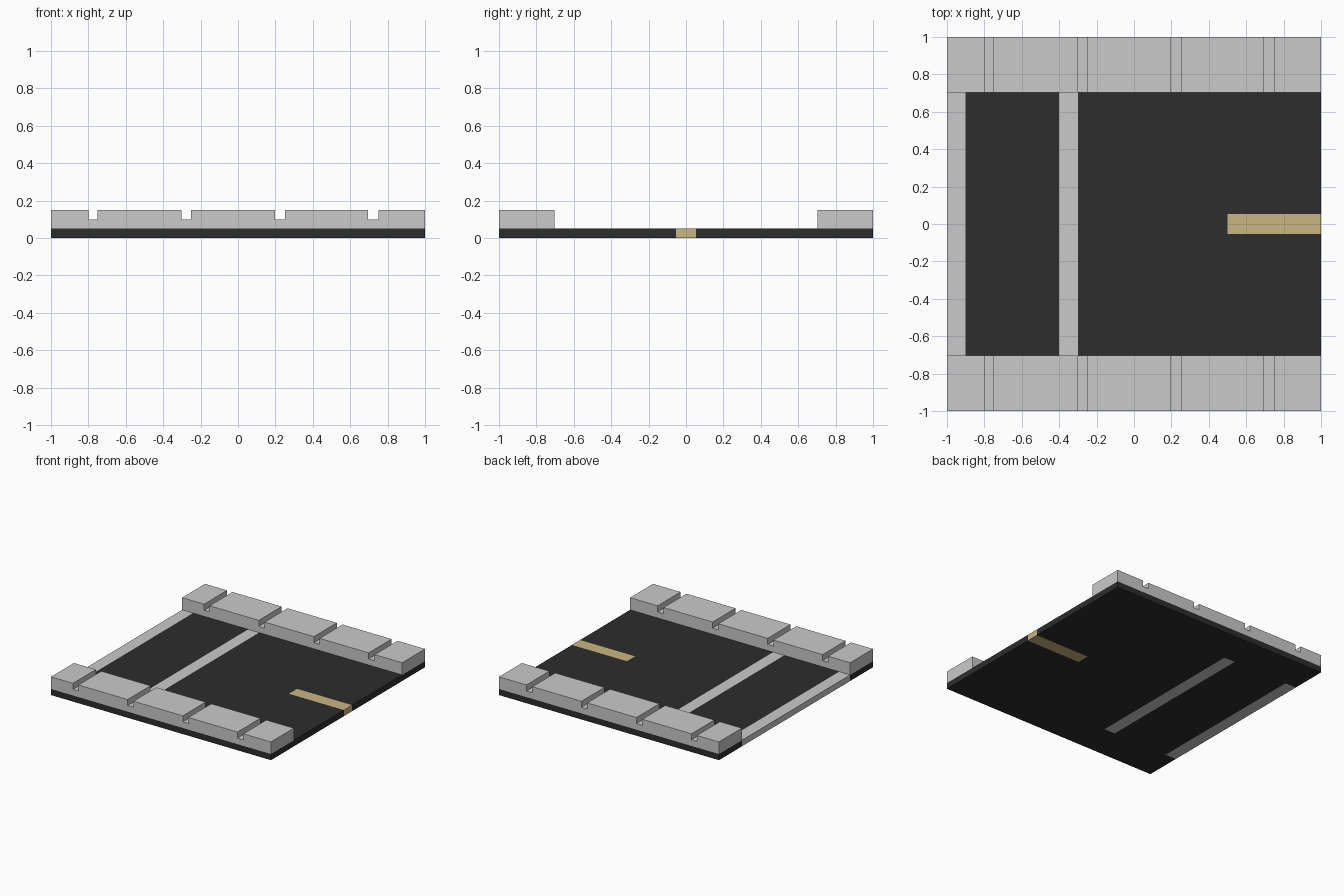
import bpy, bmesh

if "Cube" in bpy.data.objects:
    bpy.data.objects.remove(bpy.data.objects["Cube"])


def material(name, rgb):
    m = bpy.data.materials.new(name)
    m.diffuse_color = (*rgb, 1)
    m.use_nodes = True
    m.node_tree.nodes["Principled BSDF"].inputs["Base Color"].default_value = m.diffuse_color
    return m


ASPHALT = material("dark asphalt", (0.026, 0.026, 0.026))
PALE = material("light grey", (0.59, 0.59, 0.59))
SAND = material("sand yellow", (0.59, 0.465, 0.22))


def add_object(name, bm, mats):
    bmesh.ops.recalc_face_normals(bm, faces=bm.faces)
    me = bpy.data.meshes.new(name)
    bm.to_mesh(me)
    bm.free()
    for m in mats:
        me.materials.append(m)
    ob = bpy.data.objects.new(name, me)
    bpy.context.collection.objects.link(ob)
    return ob


EDGE = 0.703      # inner edge of the pavements
DASH = 0.053      # half width of the centre dash
ROAD_TOP, WALK_TOP, GROOVE = 0.05, 0.15, 0.10

# Road slab, sliced so the markings run through its full depth
bm = bmesh.new()
bmesh.ops.create_cube(bm, size=2)
for v in bm.verts:
    v.co.z = ROAD_TOP if v.co.z > 0 else 0
cuts = [((x, 0, 0), (1, 0, 0)) for x in (-0.9, -0.4, -0.3, 0.5)]
cuts += [((0, y, 0), (0, 1, 0)) for y in (-EDGE, -DASH, DASH, EDGE)]
for co, no in cuts:
    bmesh.ops.bisect_plane(bm, geom=bm.verts[:] + bm.edges[:] + bm.faces[:],
                           plane_co=co, plane_no=no)
for f in bm.faces:
    c = f.calc_center_median()
    if abs(c.y) < EDGE and (c.x < -0.9 or -0.4 < c.x < -0.3):
        f.material_index = 1      # crossing stripes
    elif abs(c.y) < DASH and c.x > 0.5:
        f.material_index = 2      # centre dash
add_object("road", bm, (ASPHALT, PALE, SAND))

# Pavements: one grooved profile extruded across each side
profile = [(-1, ROAD_TOP), (-1, WALK_TOP)]
for left, right in ((-0.8, -0.75), (-0.303, -0.25), (0.198, 0.25), (0.696, 0.75)):
    profile += [(left, WALK_TOP), (left, GROOVE), (right, GROOVE), (right, WALK_TOP)]
profile += [(1, WALK_TOP), (1, ROAD_TOP)]
for name, y0, y1 in (("front_pavement", -1, -EDGE), ("back_pavement", EDGE, 1)):
    bm = bmesh.new()
    face = bm.faces.new([bm.verts.new((x, y0, z)) for x, z in profile])
    ext = bmesh.ops.extrude_face_region(bm, geom=[face], use_keep_orig=True)["geom"]
    bmesh.ops.translate(bm, vec=(0, y1 - y0, 0),
                        verts=[e for e in ext if isinstance(e, bmesh.types.BMVert)])
    add_object(name, bm, (PALE,))
